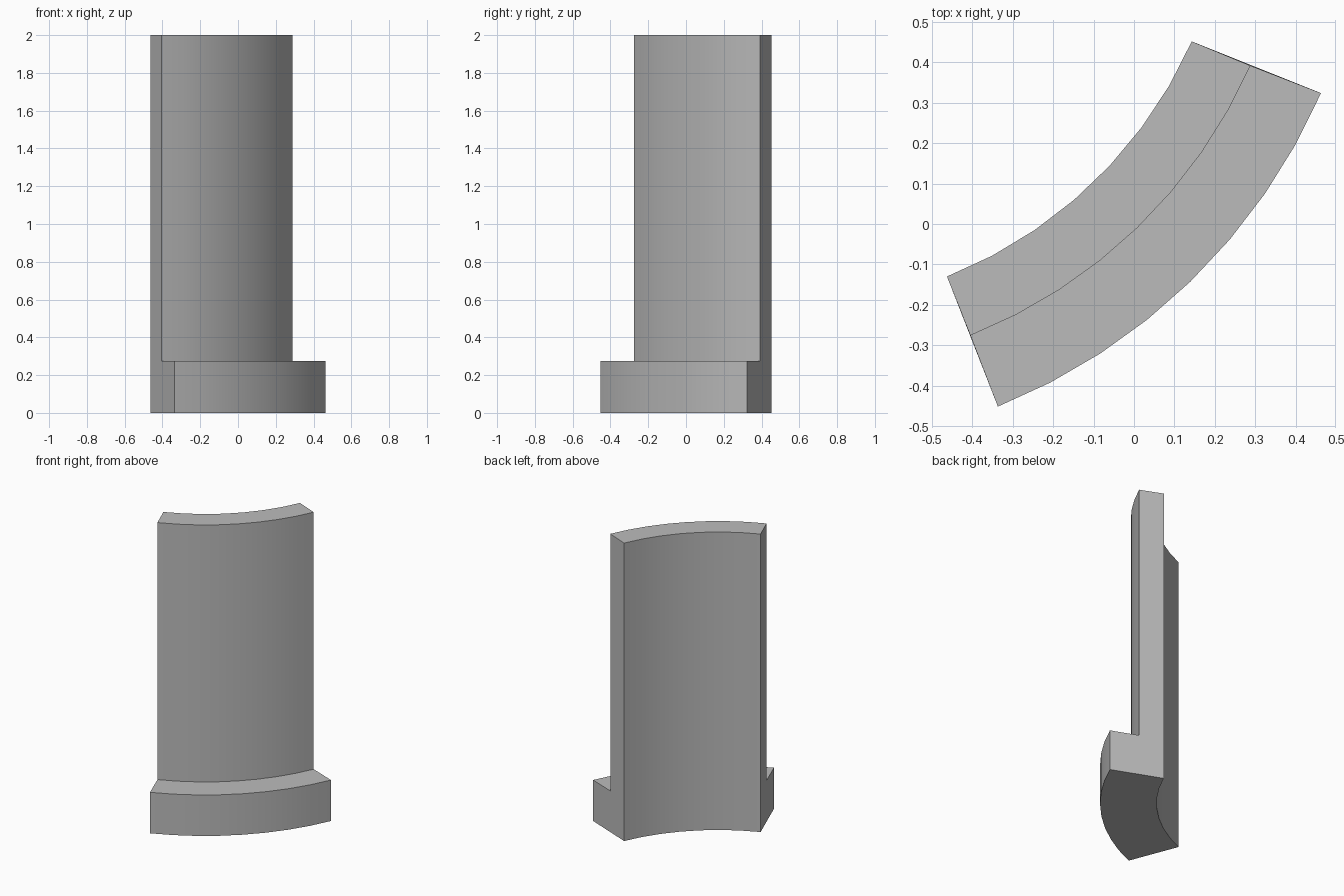
import bpy, bmesh, math
from mathutils import Vector

cube = bpy.data.objects.get("Cube")
if cube:
    bpy.data.objects.remove(cube, do_unlink=True)

HEIGHT, LEDGE = 2.0, 0.275
SWEEP = math.radians(44.6)


def arc(start, end, segments):
    """Points of a circular arc between two ends, bulging to the front right."""
    a, b = Vector(start), Vector(end)
    chord = b - a
    radius = chord.length / (2 * math.sin(SWEEP / 2))
    outward = Vector((chord.y, -chord.x)).normalized()
    centre = (a + b) / 2 - outward * radius * math.cos(SWEEP / 2)
    middle = math.atan2(outward.y, outward.x)
    points = []
    for i in range(segments + 1):
        t = middle + SWEEP * (i / segments - 0.5)
        points.append(centre + radius * Vector((math.cos(t), math.sin(t))))
    return points


# Plan curves: back of the wall, front of the wall, front of the foot
back = arc((-0.463, -0.13), (0.143, 0.452), 7)
front = arc((-0.405, -0.276), (0.288, 0.392), 8)
foot = arc((-0.337, -0.452), (0.463, 0.324), 8)

bm = bmesh.new()


def rail(points, z):
    return [bm.verts.new((p.x, p.y, z)) for p in points]


# Rails along the sweep, in order around the L-shaped section
rails = [rail(back, 0), rail(foot, 0), rail(foot, LEDGE),
         rail(front, LEDGE), rail(front, HEIGHT), rail(back, HEIGHT)]


def wall(low, high):
    for i in range(len(low) - 1):
        bm.faces.new((low[i], low[i + 1], high[i + 1], high[i]))


def cap(inner, outer):
    bm.faces.new(inner + outer[::-1])


back_low, foot_low, foot_high, front_low, front_high, back_high = rails
wall(back_low, back_high)
wall(foot_low, foot_high)
wall(front_low, front_high)
cap(back_low, foot_low)        # underside
cap(front_low, foot_high)      # ledge
cap(back_high, front_high)     # top
for end in (0, -1):            # flat L-shaped ends
    bm.faces.new([r[end] for r in rails])
bmesh.ops.recalc_face_normals(bm, faces=bm.faces)

mesh = bpy.data.meshes.new("curved_wall_segment")
bm.to_mesh(mesh)
bm.free()
segment = bpy.data.objects.new("curved_wall_segment", mesh)
bpy.context.collection.objects.link(segment)

# Plain grey
grey = bpy.data.materials.new("grey")
grey.use_nodes = True
colour = (0.5, 0.5, 0.5, 1)
grey.diffuse_color = colour
grey.node_tree.nodes["Principled BSDF"].inputs["Base Color"].default_value = colour
mesh.materials.append(grey)

# Smooth curves with sharp edges
bpy.ops.object.select_all(action="DESELECT")
segment.select_set(True)
bpy.context.view_layer.objects.active = segment
bpy.ops.object.shade_smooth_by_angle(angle=math.radians(30))
